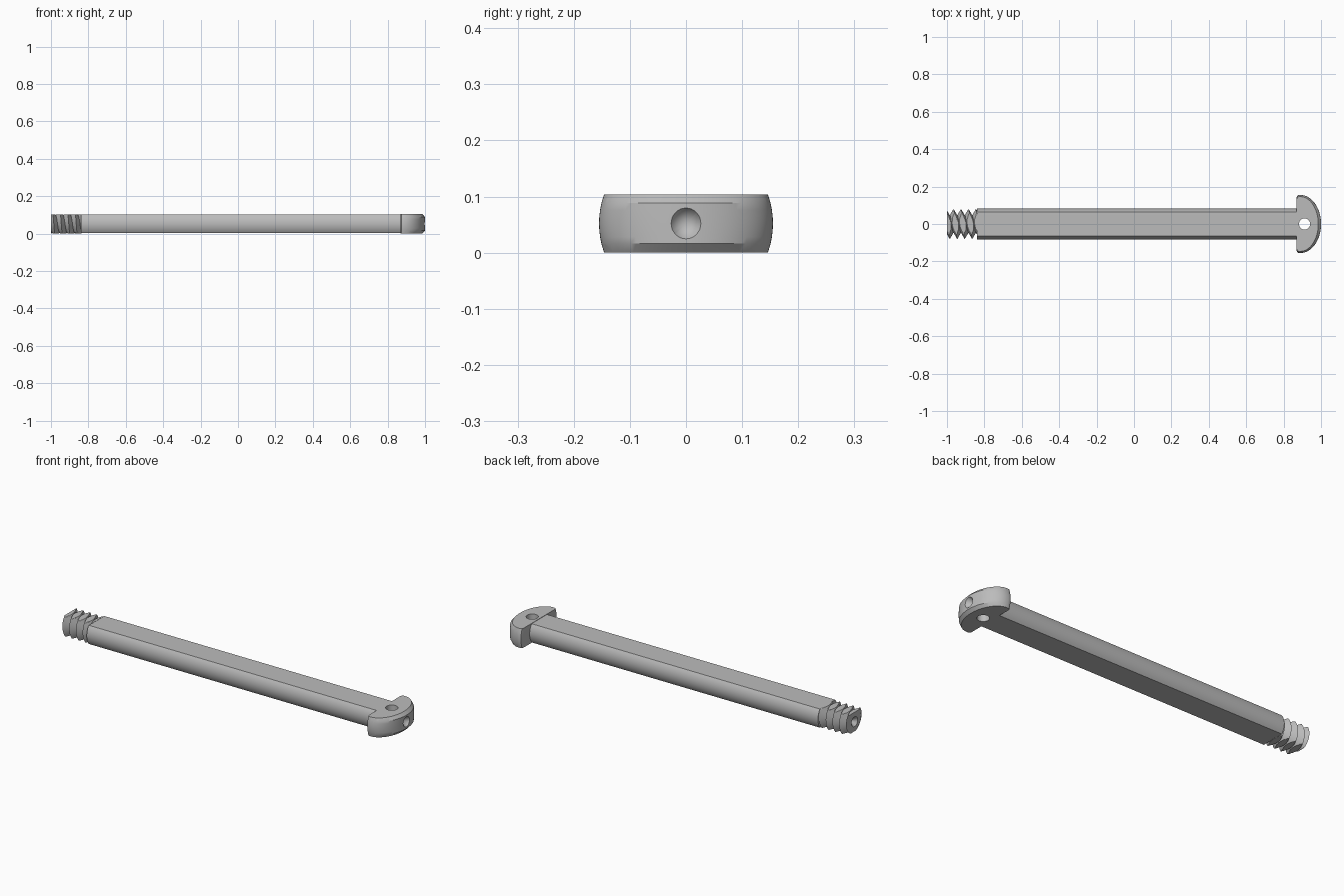
import bpy
import math
from mathutils import Matrix

if "Cube" in bpy.data.objects:
    bpy.data.objects.remove(bpy.data.objects["Cube"], do_unlink=True)

MID = 0.052          # height of the long axis
SIDES = 48

steel = bpy.data.materials.new("grey steel")
steel.use_nodes = True
grey = (0.5, 0.5, 0.5, 1)
steel.diffuse_color = grey
steel.node_tree.nodes["Principled BSDF"].inputs["Base Color"].default_value = grey


def make(name, verts, faces):
    mesh = bpy.data.meshes.new(name)
    mesh.from_pydata(verts, [], faces)
    mesh.validate()
    mesh.materials.append(steel)
    obj = bpy.data.objects.new(name, mesh)
    bpy.context.collection.objects.link(obj)
    return obj


def loft(name, rings):
    """Skin equal rings of points and cap both ends."""
    n = len(rings[0])
    verts = [p for ring in rings for p in ring]
    faces = [tuple(reversed(range(n))),
             tuple(range(len(verts) - n, len(verts)))]
    for k in range(len(rings) - 1):
        for i in range(n):
            a, b = k * n + i, k * n + (i + 1) % n
            # the diagonal follows the helix so that crests stay crisp
            faces += [(a, b, b + n), (a, b + n, a + n)]
    return make(name, verts, faces)


def flat_ring(x, radius, half):
    """Circle around the long axis, flattened above and below."""
    ring = []
    for i in range(SIDES):
        r = radius(x, i / SIDES)
        a = math.tau * i / SIDES
        z = max(-half, min(half, r * math.sin(a)))
        ring.append((x, r * math.cos(a), MID + z))
    return ring


def finish(obj):
    bpy.ops.object.select_all(action='DESELECT')
    obj.select_set(True)
    bpy.context.view_layer.objects.active = obj
    bpy.ops.object.shade_smooth_by_angle(angle=math.radians(30))


def cut(obj, cutter):
    cutter.hide_render = True
    mod = obj.modifiers.new("cut", 'BOOLEAN')
    mod.operation, mod.solver, mod.object = 'DIFFERENCE', 'EXACT', cutter
    bpy.ops.object.select_all(action='DESELECT')
    bpy.context.view_layer.objects.active = obj
    obj.select_set(True)
    bpy.ops.object.modifier_apply(modifier=mod.name)
    bpy.data.objects.remove(cutter, do_unlink=True)


# Shaft: round bar with flats on top and bottom
def shaft_radius(x, turn):
    # evenly placed points leave the flat edge to the nearest side
    return 0.082


finish(loft("shaft", [flat_ring(x, shaft_radius, 0.05) for x in (-0.84, 0.875)]))

# Threaded tip: right-handed screw with a conical centre hole
PITCH = 0.04


def thread_radius(x, turn):
    phase = ((x + 0.965) / PITCH - turn) % 1
    return 0.046 + 0.034 * abs(2 * phase - 1)


rows = [flat_ring(-0.97, lambda x, t: 0.0005, 0.05),
        flat_ring(-1.0, lambda x, t: 0.026, 0.05)]
rows += [flat_ring(-1 + PITCH * k / SIDES, thread_radius, 0.051)
         for k in range(int(4.1 * SIDES))]
finish(loft("threaded_tip", rows))


# Head: domed outline, rim chamfered at top and bottom
def head_ring(z, inset):
    w = math.sqrt(0.155 ** 2 - (z - MID) ** 2)
    half = [(0.87, w - 0.012), (0.873, w - 0.004), (0.88, w)]
    for k in range(20):
        t = math.pi / 2 * k / 20
        half.append((0.89 + (0.11 - inset) * math.sin(t), w * math.cos(t)))
    outline = [(x, -y) for x, y in half] + [(1 - inset, 0)]
    outline += list(reversed(half))
    return [(x, y, z) for x, y in outline]


levels = [(0, 0.015), (0.016, 0)]
levels += [(0.016 + 0.012 * k, 0) for k in range(1, 6)]
levels += [(0.088, 0), (0.104, 0.015)]
head = loft("head", [head_ring(z, inset) for z, inset in levels])

# V grooves across both flats of the head
for side in (-1, 1):
    section = [(0.878, 0.06), (0.91, 0.024), (0.942, 0.06)]
    rings = [[(x, y, MID + side * z) for x, z in section[::side]]
             for y in (0.2, -0.2)]
    cutter = make("groove_cutter", rings[0] + rings[1],
                  [(0, 1, 2), (5, 4, 3), (0, 3, 4, 1), (1, 4, 5, 2), (2, 5, 3, 0)])
    cut(head, cutter)

# Cross hole through the grooves
bpy.ops.mesh.primitive_cylinder_add(vertices=32, radius=0.03, depth=0.3,
                                    location=(0.912, 0, MID))
cut(head, bpy.context.object)

# Conical centre hole in the dome
bpy.ops.mesh.primitive_cone_add(vertices=32, radius1=0.032, radius2=0, depth=0.05)
cone = bpy.context.object
cone.data.transform(Matrix.Translation((0.982, 0, MID))
                    @ Matrix.Rotation(-math.pi / 2, 4, 'Y'))
cut(head, cone)
finish(head)
